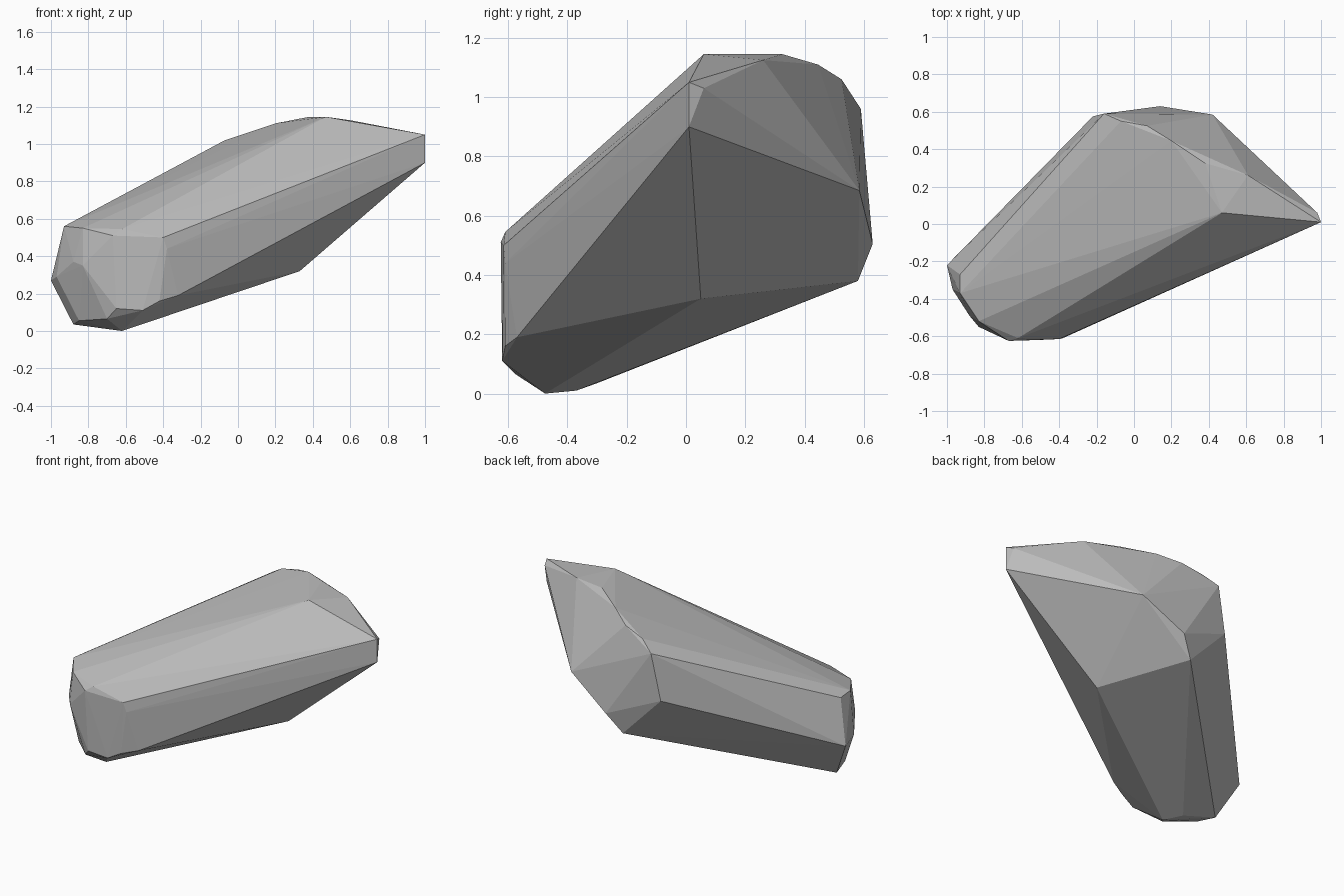
import bpy, bmesh

# Chiselled boulder: convex hull of its corner points
blunt_end = [  # wide pointed end on the upper right
    (1, .01, 1.05), (1, .01, .90), (.98, .06, 1.03), (.33, .05, .32),
    (.47, .06, 1.145), (.61, .26, 1.125), (.42, .585, .685), (.14, .63, .505),
    (.05, .58, .38), (-.22, .575, .66), (-.16, .59, .96), (-.07, .55, 1.02),
    (.07, .525, 1.06), (.2, .445, 1.11), (.38, .325, 1.145)]
low_end = [  # rounded end resting on the ground
    (-1, -.22, .27), (-.93, -.27, .55), (-.93, -.37, .56), (-.83, -.52, .55),
    (-.62, -.61, .545), (-.67, -.625, .51), (-.4, -.615, .50), (-.38, -.61, .44),
    (-.32, -.57, .19), (-.42, -.61, .16), (-.51, -.62, .11), (-.65, -.62, .12),
    (-.88, -.49, .37), (-.83, -.55, .35), (-.97, -.35, .29), (-.88, -.3, .035),
    (-.85, -.43, .055), (-.7, -.575, .065), (-.62, -.475, 0), (-.69, -.37, .01)]

bm = bmesh.new()
for p in blunt_end + low_end:
    bm.verts.new(p)
res = bmesh.ops.convex_hull(bm, input=bm.verts[:])
loose = [v for v in bm.verts if not v.link_faces]
bmesh.ops.delete(bm, geom=loose, context='VERTS')
bmesh.ops.recalc_face_normals(bm, faces=bm.faces[:])

mesh = bpy.data.meshes.new("boulder")
bm.to_mesh(mesh)
bm.free()

# Plain grey stone
mat = bpy.data.materials.new("stone_grey")
mat.diffuse_color = (.5, .5, .5, 1)
mesh.materials.append(mat)
bpy.context.collection.objects.link(bpy.data.objects.new("boulder", mesh))
